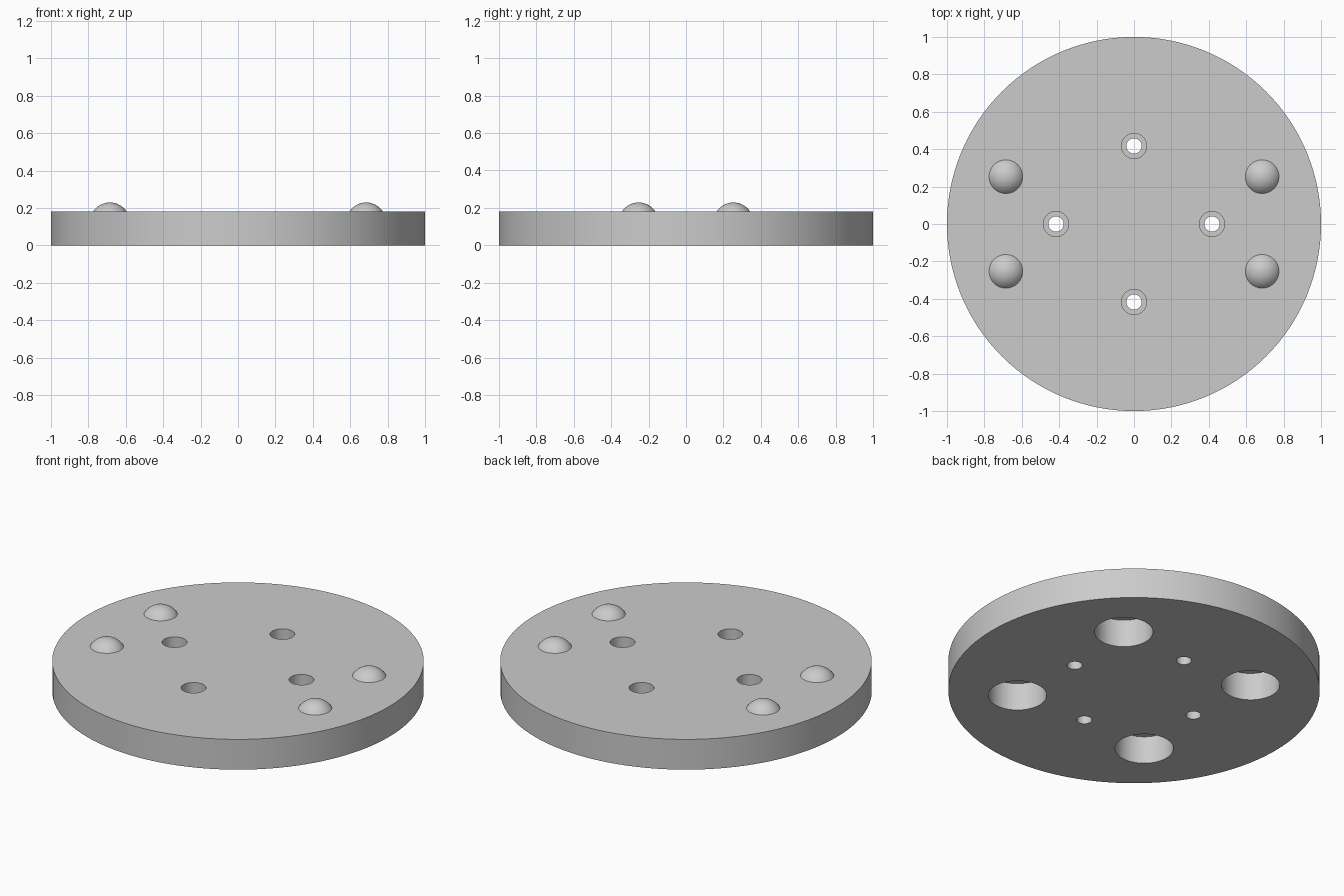
import bpy, bmesh, math
from mathutils import Matrix, Vector

if "Cube" in bpy.data.objects:
    bpy.data.objects.remove(bpy.data.objects["Cube"], do_unlink=True)

TOP = 0.18            # plate thickness
BOLT_RING = 0.417     # distance of bolt holes from the centre
POCKET_RING = 0.63    # distance of underside pockets from the centre

grey = bpy.data.materials.new("light grey")
grey.use_nodes = True
grey.diffuse_color = (0.6, 0.6, 0.6, 1)
grey.node_tree.nodes["Principled BSDF"].inputs["Base Color"].default_value = (0.6, 0.6, 0.6, 1)


def make_object(name, bm):
    bmesh.ops.recalc_face_normals(bm, faces=bm.faces)
    mesh = bpy.data.meshes.new(name)
    bm.to_mesh(mesh)
    bm.free()
    mesh.materials.append(grey)
    obj = bpy.data.objects.new(name, mesh)
    bpy.context.collection.objects.link(obj)
    return obj


def add_lathe(bm, profile, x=0, y=0, sides=48):
    """Revolve (radius, z) points about a vertical axis into a closed solid."""
    rings = []
    for r, z in profile:
        angles = [2 * math.pi * i / sides for i in range(sides)]
        rings.append([bm.verts.new((x + r * math.cos(a), y + r * math.sin(a), z)) for a in angles])
    for low, high in zip(rings, rings[1:]):
        for i in range(sides):
            j = (i + 1) % sides
            bm.faces.new((low[i], low[j], high[j], high[i]))
    bm.faces.new(rings[0][::-1])
    bm.faces.new(rings[-1])


def smooth(obj):
    bpy.ops.object.select_all(action="DESELECT")
    obj.select_set(True)
    bpy.context.view_layer.objects.active = obj
    bpy.ops.object.shade_smooth_by_angle(angle=math.radians(30))


# Round plate
bm = bmesh.new()
add_lathe(bm, [(1, 0), (1, TOP)], sides=128)
plate = make_object("round_plate", bm)

# Counterbored bolt holes on the axes, blind pockets on the diagonals
bolt_profile = [(0.041, -0.1), (0.041, 0.09), (0.067, 0.09), (0.067, 0.3)]
pocket_profile = [(0.157, -0.1), (0.157, 0.164)]
bm = bmesh.new()
for k in range(4):
    turn = Matrix.Rotation(k * math.pi / 2, 3, "Z")
    hole = turn @ Vector((BOLT_RING, 0, 0))
    add_lathe(bm, bolt_profile, hole.x, hole.y)
    pocket = turn @ Vector((POCKET_RING, 0, 0))
    pocket.rotate(Matrix.Rotation(math.pi / 4, 3, "Z"))
    add_lathe(bm, pocket_profile, pocket.x, pocket.y, sides=64)
cutter = make_object("hole_cutter", bm)
cutter.hide_render = True

cut = plate.modifiers.new("holes", "BOOLEAN")
cut.operation = "DIFFERENCE"
cut.solver = "EXACT"
cut.object = cutter
bpy.context.view_layer.objects.active = plate
bpy.ops.object.modifier_apply(modifier=cut.name)
bpy.data.objects.remove(cutter, do_unlink=True)
smooth(plate)

# Domed bumps on the top face
BUMP_R, BUMP_H = 0.09, 0.049
sphere_r = (BUMP_R ** 2 + BUMP_H ** 2) / (2 * BUMP_H)
edge = math.asin(BUMP_R / sphere_r)
steps = 12
cap = [(sphere_r * math.sin(edge * t / steps),
        TOP + BUMP_H - sphere_r * (1 - math.cos(edge * t / steps)))
       for t in range(steps, 0, -1)]
cap.append((0.001, TOP + BUMP_H))
for side, sx in (("left", 1), ("right", -1)):
    for end, sy in (("front", -1), ("back", 1)):
        bm = bmesh.new()
        add_lathe(bm, cap, sx * 0.685, sy * 0.253)
        smooth(make_object(f"{end}_{side}_bump", bm))
